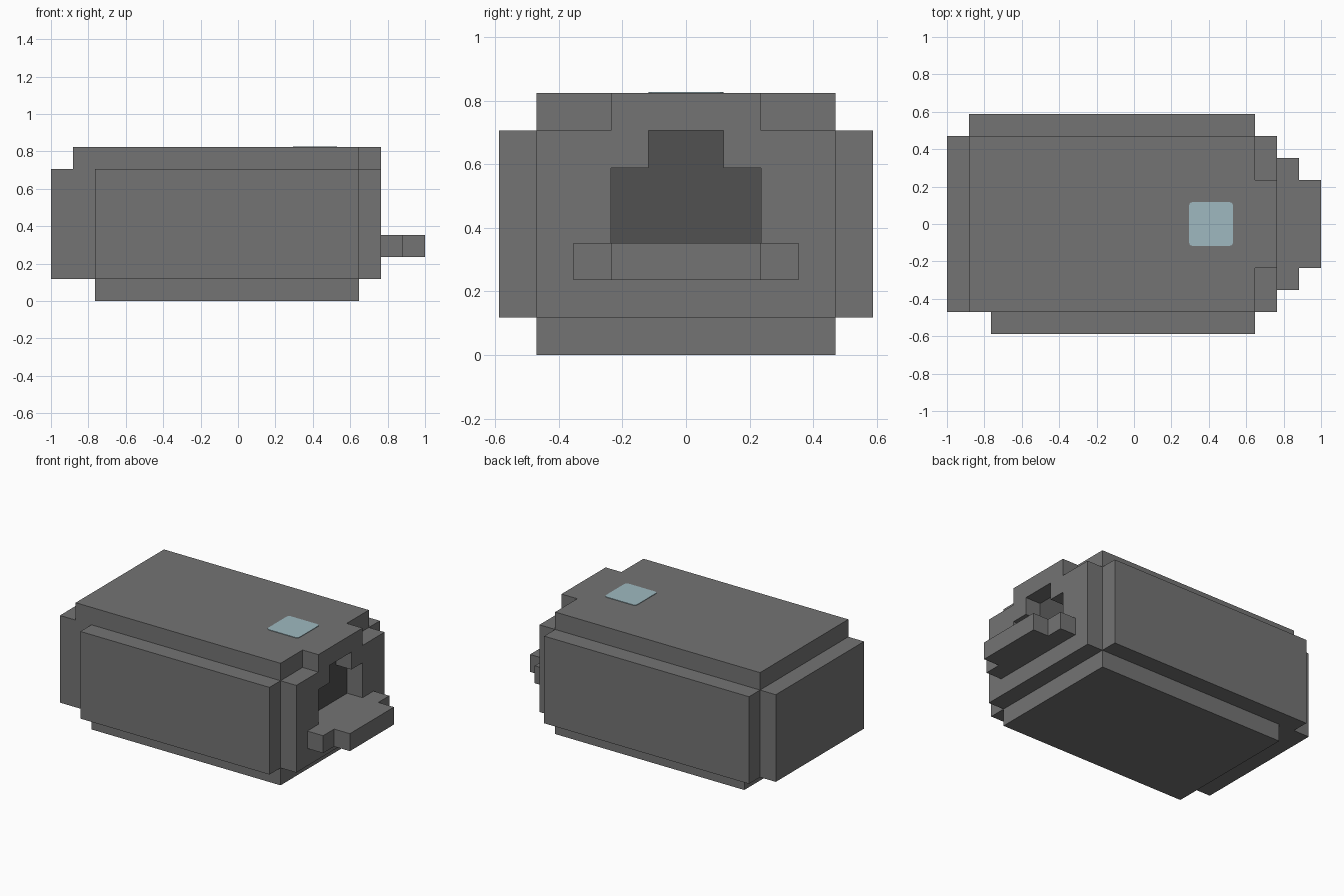
import bpy
import bmesh
from mathutils import Vector

U = 2 / 17  # one block of the grid

cube = bpy.data.objects.get("Cube")
if cube:
    bpy.data.objects.remove(cube, do_unlink=True)


def material(name, rgb):
    mat = bpy.data.materials.new(name)
    mat.use_nodes = True
    mat.diffuse_color = (*rgb, 1)
    mat.node_tree.nodes["Principled BSDF"].inputs["Base Color"].default_value = (*rgb, 1)
    return mat


GREY = material("stone grey", (0.174, 0.174, 0.174))
DARK = material("doorway dark grey", (0.082, 0.082, 0.082))
BLUE = material("pale blue glass", (0.345, 0.485, 0.53))


def prism(name, axis, outline, lo, hi, mat=GREY):
    """Extrude a block-unit outline along axis: 'x' takes (y, z), 'z' takes (x, y)."""
    def place(a, b, d):
        p = (d, a, b) if axis == "x" else (a, b, d)
        return Vector((p[0] - 8.5, p[1], p[2])) * U

    bm = bmesh.new()
    face = bm.faces.new([bm.verts.new(place(a, b, lo)) for a, b in outline])
    ext = bmesh.ops.extrude_face_region(bm, geom=[face], use_keep_orig=True)
    moved = [v for v in ext["geom"] if isinstance(v, bmesh.types.BMVert)]
    bmesh.ops.translate(bm, verts=moved, vec=place(0, 0, hi) - place(0, 0, lo))
    bmesh.ops.recalc_face_normals(bm, faces=bm.faces)
    mesh = bpy.data.meshes.new(name)
    bm.to_mesh(mesh)
    bm.free()
    mesh.materials.append(mat)
    obj = bpy.data.objects.new(name, mesh)
    bpy.context.collection.objects.link(obj)
    return obj


def box(name, x, y, z, mat=GREY):
    outline = [(x[0], y[0]), (x[1], y[0]), (x[1], y[1]), (x[0], y[1])]
    return prism(name, "z", outline, *z, mat)


def mirrored(half):
    """Close an outline symmetric about its first or second coordinate's zero."""
    return half


def symmetric(half, axis):
    """Add the mirror image of half an outline across the centre plane."""
    flip = (lambda p: (-p[0], p[1])) if axis == "x" else (lambda p: (p[0], -p[1]))
    return half + [flip(p) for p in reversed(half)]


# Main block, base, end wall and side panels
box("main_block", (1, 14), (-4, 4), (1, 6))
box("base", (2, 14), (-4, 4), (0, 1))
box("end_panel", (0, 1), (-4, 4), (1, 6))
box("front_panel", (2, 14), (-5, -4), (1, 6))
box("back_panel", (1, 14), (4, 5), (1, 6))

# Roof slab with a narrower overhang above the doorway
prism("roof", "z", symmetric([(1, 4), (14, 4), (14, 2), (15, 2)], "z"), 6, 7)

# Entrance wall with a stepped doorway, and the dark recess behind it
door = [(2, 3), (2, 5), (1, 5), (1, 6)]
wall = [(4, 1), (4, 6)] + door[::-1]
prism("entrance_wall", "x", symmetric(wall, "x"), 14, 15)
prism("doorway_recess", "x", symmetric(door, "x"), 14, 14.03, DARK)

# Stepped ledge in front of the doorway
prism("ledge", "z", symmetric([(15, 3), (16, 3), (16, 2), (17, 2)], "z"), 2, 3)

# Rounded skylight plate on the roof
skylight = box("skylight", (11, 13), (-1, 1), (7, 7.03), BLUE)
bm = bmesh.new()
bm.from_mesh(skylight.data)
corners = [e for e in bm.edges
           if abs((e.verts[0].co - e.verts[1].co).normalized().z) > 0.9]
bmesh.ops.bevel(bm, geom=corners, offset=0.02, segments=3, profile=0.5, affect="EDGES")
bm.to_mesh(skylight.data)
bm.free()
